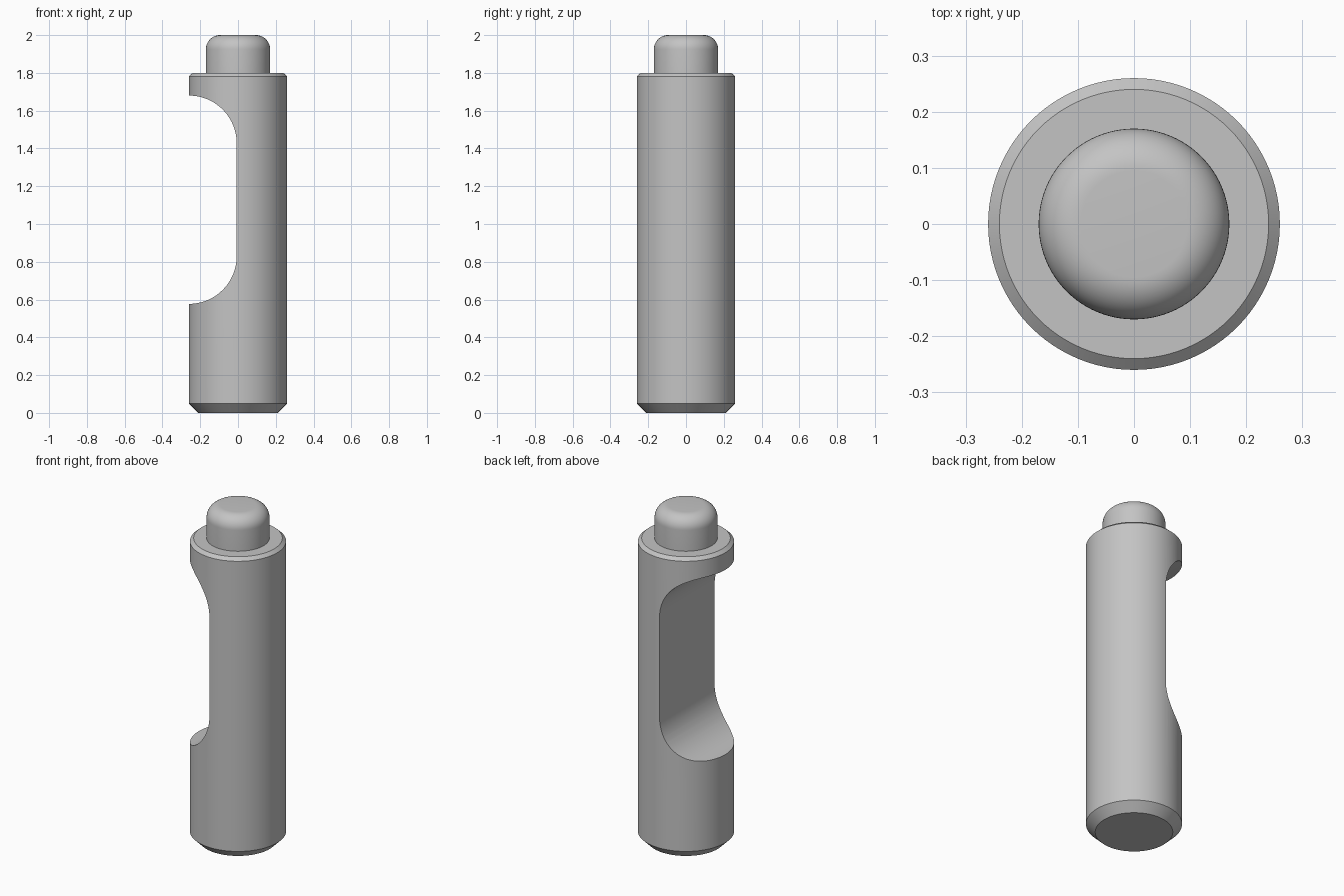
import bpy
import bmesh
from math import cos, sin, pi, radians

cube = bpy.data.objects.get("Cube")
if cube:
    bpy.data.objects.remove(cube, do_unlink=True)

SEGMENTS = 96
RADIUS = 0.26

steel = bpy.data.materials.new("plain grey")
steel.use_nodes = True
grey = (0.55, 0.55, 0.55, 1)
steel.diffuse_color = grey
steel.node_tree.nodes["Principled BSDF"].inputs["Base Color"].default_value = grey


def add_object(name, bm):
    bmesh.ops.recalc_face_normals(bm, faces=bm.faces)
    mesh = bpy.data.meshes.new(name)
    bm.to_mesh(mesh)
    bm.free()
    mesh.materials.append(steel)
    obj = bpy.data.objects.new(name, mesh)
    bpy.context.collection.objects.link(obj)
    return obj


def lathe(name, profile):
    """Closed solid of revolution from (radius, height) points."""
    bm = bmesh.new()
    rings = [[bm.verts.new((r * cos(2 * pi * i / SEGMENTS), r * sin(2 * pi * i / SEGMENTS), z))
              for i in range(SEGMENTS)] for r, z in profile]
    for low, high in zip(rings, rings[1:]):
        for i in range(SEGMENTS):
            j = (i + 1) % SEGMENTS
            bm.faces.new((low[i], low[j], high[j], high[i]))
    bm.faces.new(rings[0])
    bm.faces.new(rings[-1])
    return add_object(name, bm)


def arc(cx, cz, r, start, end, steps):
    angles = [radians(start + (end - start) * i / steps) for i in range(steps + 1)]
    return [(cx + r * cos(a), cz + r * sin(a)) for a in angles]


def make_active(obj):
    bpy.ops.object.select_all(action="DESELECT")
    obj.select_set(True)
    bpy.context.view_layer.objects.active = obj


# Chamfered cylindrical body
body = lathe("body", [(0.21, 0), (RADIUS, 0.05), (RADIUS, 1.782), (0.24, 1.8)])

# Side notch with rounded inner corners
fillet = 0.253
floor_x = -0.007
outline = [(-0.5, 0.577)]
outline += arc(floor_x - fillet, 0.577 + fillet, fillet, -90, 0, 24)
outline += arc(floor_x - fillet, 1.68 - fillet, fillet, 0, 90, 24)
outline += [(-0.5, 1.68)]
bm = bmesh.new()
face = bm.faces.new([bm.verts.new((x, -0.5, z)) for x, z in outline])
extruded = bmesh.ops.extrude_face_region(bm, geom=[face])["geom"]
bmesh.ops.translate(bm, vec=(0, 1, 0),
                    verts=[v for v in extruded if isinstance(v, bmesh.types.BMVert)])
cutter = add_object("notch_cutter", bm)
cutter.hide_render = True

notch = body.modifiers.new("notch", "BOOLEAN")
notch.operation = "DIFFERENCE"
notch.solver = "EXACT"
notch.object = cutter
make_active(body)
bpy.ops.object.modifier_apply(modifier=notch.name)
bpy.data.objects.remove(cutter, do_unlink=True)

# Round-edged pin on top
pin = lathe("top_pin", [(0.17, 1.79)] + arc(0.095, 1.925, 0.075, 0, 90, 12))

for obj in (body, pin):
    make_active(obj)
    bpy.ops.object.shade_smooth_by_angle(angle=radians(30))
